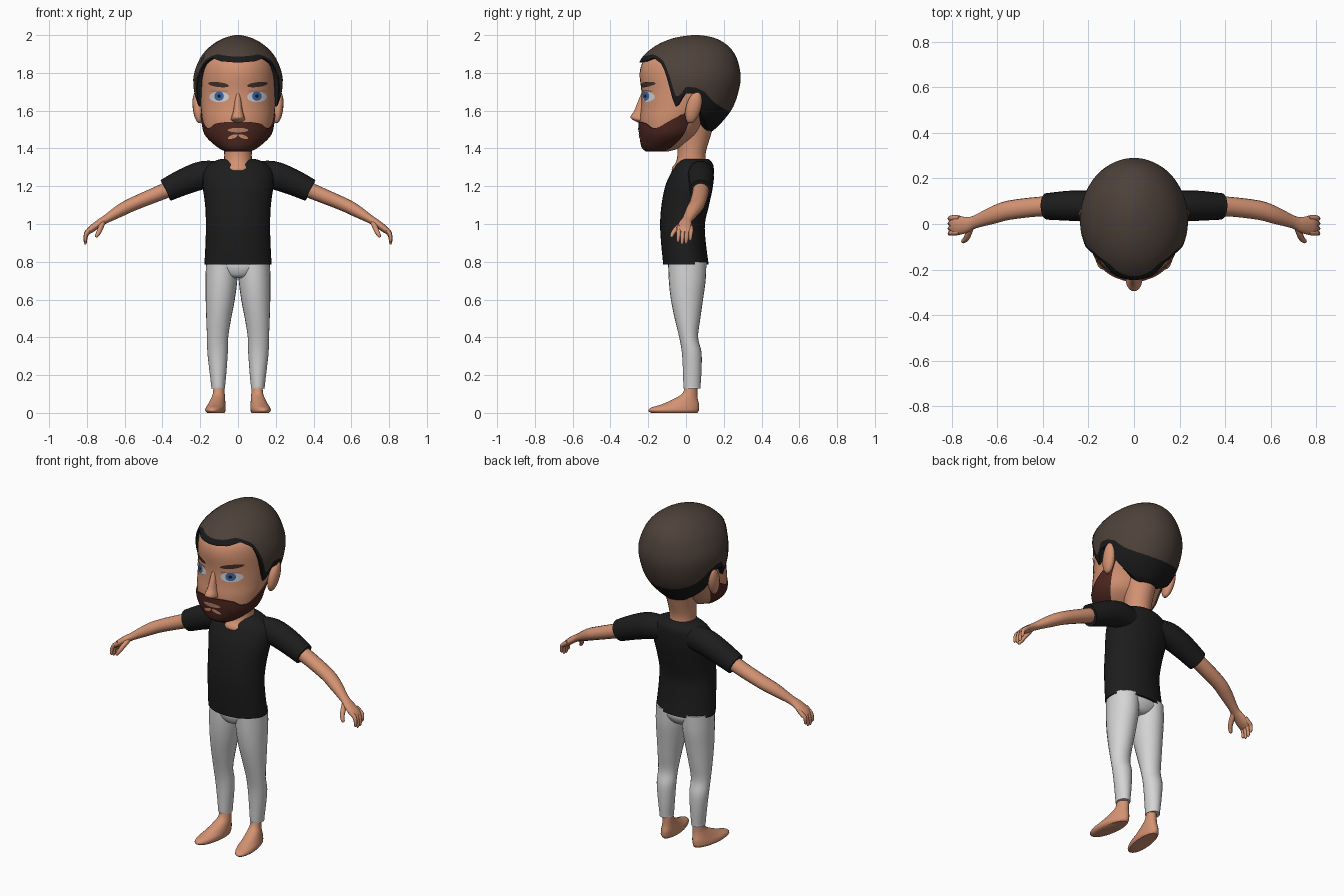
import bpy, bmesh, math
from mathutils import Vector

if "Cube" in bpy.data.objects:
    bpy.data.objects.remove(bpy.data.objects["Cube"])

TAU = 2 * math.pi


def mat(name, rgb):
    m = bpy.data.materials.new(name)
    m.diffuse_color = (*rgb, 1)
    m.use_nodes = True
    m.node_tree.nodes["Principled BSDF"].inputs["Base Color"].default_value = m.diffuse_color
    return m


SKIN = mat("skin", (0.66, 0.29, 0.17))
SHIRT = mat("black_cloth", (0.012, 0.012, 0.012))
PANTS = mat("pale_grey_cloth", (0.66, 0.66, 0.66))
HAIR = mat("brown_hair", (0.076, 0.053, 0.042))
DARK = mat("black_hair", (0.01, 0.01, 0.01))
BEARD = mat("red_brown_beard", (0.075, 0.02, 0.015))
BROW = mat("dark_brown_brow", (0.06, 0.032, 0.022))
WHITE = mat("eye_white", (0.62, 0.66, 0.7))
BLUE = mat("iris_blue", (0.05, 0.14, 0.38))
LIP = mat("lip_tan", (0.5, 0.22, 0.14))


def lin(table, x):
    """Linear lookup in a table sorted by its first column."""
    if x <= table[0][0]:
        return table[0][1:]
    for a, b in zip(table, table[1:]):
        if x <= b[0]:
            t = (x - a[0]) / (b[0] - a[0])
            return tuple(p + (q - p) * t for p, q in zip(a[1:], b[1:]))
    return table[-1][1:]


def smooth(rows, k=4):
    """Catmull-Rom refinement of rows of numbers."""
    out = []
    for i in range(len(rows) - 1):
        p = [rows[max(i - 1, 0)], rows[i], rows[i + 1], rows[min(i + 2, len(rows) - 1)]]
        for s in range(k):
            t = s / k
            out.append(tuple(0.5 * (2 * b + (c - a) * t + (2 * a - 5 * b + 4 * c - d) * t * t
                                    + (3 * b - a - 3 * c + d) * t ** 3) for a, b, c, d in zip(*p)))
    return out + [tuple(rows[-1])]


def grid(name, rows, mats, closed=True, caps=True, mirror=False, rule=None):
    """Skin a list of point rows; rule(row_index) picks the material slot."""
    bm = bmesh.new()
    vs = [[bm.verts.new(p) for p in r] for r in rows]
    n = len(rows[0])
    for i in range(len(rows) - 1):
        for j in range(n if closed else n - 1):
            k = (j + 1) % n
            f = bm.faces.new((vs[i][j], vs[i][k], vs[i + 1][k], vs[i + 1][j]))
            f.material_index = rule(i) if rule else 0
    if closed and caps:
        bm.faces.new(vs[0][::-1])
        f = bm.faces.new(vs[-1])
        f.material_index = len(mats) - 1
        bmesh.ops.recalc_face_normals(bm, faces=bm.faces)
    me = bpy.data.meshes.new(name)
    bm.to_mesh(me)
    bm.free()
    for m in mats:
        me.materials.append(m)
    ob = bpy.data.objects.new(name, me)
    bpy.context.collection.objects.link(ob)
    if mirror:
        ob.modifiers.new("mirror", 'MIRROR').use_clip = False
    return ob


def stack(name, rows, m, n=24, cx=None, skew=0, **kw):
    """Horizontal ovals: (z, half width, front y, back y [, centre x])."""
    pts = []
    for r in smooth(rows):
        z, w, f, b = r[:4]
        x0 = r[4] if len(r) > 4 else 0
        ring = []
        for j in range(n):
            a = TAU * j / n
            y = (f + b) / 2 + (b - f) / 2 * math.sin(a)
            ring.append((x0 + w * math.cos(a) - skew * y, y, z))
        pts.append(ring)
    return grid(name, pts, [m], **kw)


def tube(name, rows, m, n=14, k=4):
    """Mirrored limb along a path: (x, y, z, radius across y, radius up)."""
    rows = smooth(rows, k)
    c = [Vector(r[:3]) for r in rows]
    pts = []
    for i, r in enumerate(rows):
        t = (c[min(i + 1, len(c) - 1)] - c[max(i - 1, 0)]).normalized()
        u = (Vector((0, 1, 0)) - t * t.y).normalized()
        v = t.cross(u)
        pts.append([c[i] + u * r[3] * math.cos(TAU * j / n) + v * r[4] * math.sin(TAU * j / n)
                    for j in range(n)])
    return grid(name, pts, [m], mirror=True)


def surf(table, a, z, off=0):
    w, f, b = lin(table, z)
    return Vector(((w + off) * math.cos(a), (f + b) / 2 + ((b - f) / 2 + off) * math.sin(a), z))


# Head and neck
head_rows = [(1.385, .06, -.205, -.09), (1.405, .1, -.228, -.03), (1.47, .168, -.24, .06),
             (1.55, .188, -.245, .11), (1.62, .197, -.238, .17), (1.7, .2, -.236, .2),
             (1.8, .198, -.245, .22), (1.87, .178, -.22, .2), (1.93, .12, -.14, .15)]
head = smooth(head_rows, 6)
stack("head", head_rows, SKIN, n=40)
stack("neck", [(1.27, .10, -.07, .11), (1.295, .088, -.075, .11), (1.33, .075, -.052, .105),
               (1.38, .073, -.045, .105), (1.45, .078, -.05, .125), (1.53, .09, -.05, .15)], SKIN)
stack("nose", [(1.535, .014, -.25, -.2), (1.55, .035, -.28, -.2), (1.567, .034, -.296, -.2),
               (1.60, .025, -.275, -.2), (1.65, .018, -.255, -.2), (1.69, .011, -.238, -.2)], SKIN, n=14)

# Ears, leaning back slightly
ear = []
for i in range(1, 12):
    q = math.pi * i / 12
    s, h = math.sin(q), -math.cos(q)
    ear.append([(.212 + .008 * h + .028 * s * math.cos(TAU * j / 14),
                 .04 + .018 * h + .042 * s * math.sin(TAU * j / 14), 1.617 + .085 * h)
                for j in range(14)])
grid("ears", ear, [SKIN], mirror=True)

# Hair cap trimmed along a hairline, with a black border below the brown crown
hair = smooth([(1.49, .11, -.14, .14), (1.55, .175, -.2, .2), (1.62, .212, -.235, .25),
               (1.7, .232, -.25, .278), (1.78, .236, -.252, .29), (1.86, .21, -.245, .275),
               (1.91, .178, -.205, .252), (1.95, .135, -.15, .215), (1.98, .085, -.08, .165),
               (1.995, .04, -.01, .11), (2.0, .012, .035, .07)], 5)
hairline = [(-.26, 1.855), (-.22, 1.862), (-.17, 1.88), (-.125, 1.845), (-.10, 1.77), (-.065, 1.64),
            (-.05, 1.615), (-.035, 1.64), (-.01, 1.69), (.05, 1.69), (.075, 1.6), (.12, 1.495), (.2, 1.49)]
border = [(-.26, 1.885), (-.17, 1.908), (-.115, 1.87), (-.085, 1.79), (-.055, 1.69), (-.03, 1.69),
          (0, 1.735), (.1, 1.73), (.15, 1.675), (.25, 1.62), (.3, 1.6)]


def trim(a, line):
    z = 1.96
    while z > 1.492 and z > lin(line, surf(hair, a, z).y)[0]:
        z -= .002
    return z


N = 96
cols = []
for j in range(N):
    a = TAU * j / N
    z0 = trim(a, hairline)
    z1 = max(trim(a, border), z0 + .012)
    lip = surf(hair, a, z0, -.05)
    col = [lip] + [surf(hair, a, z0 + (z1 - z0) * i / 5) for i in range(5)]
    col += [surf(hair, a, z1 + (2 - z1) * (1 - (1 - i / 16) ** 2)) for i in range(17)]
    cols.append(col)
grid("hair", list(zip(*cols)), [DARK, HAIR], rule=lambda i: 0 if i < 5 else 1)

# Beard and moustache shell over the jaw
beard_top = [(-.25, 1.54), (-.235, 1.54), (-.205, 1.53), (-.18, 1.508), (-.14, 1.51), (-.05, 1.575), (.01, 1.615)]
cols = []
for j in range(49):
    a = math.pi - .5 + (math.pi + 1.0) * j / 48
    z1 = lin(beard_top, surf(head, a, 1.53).y)[0]
    edge = [surf(head, a, z1, -.01)]
    cols.append([surf(head, a, 1.384 + (z1 - 1.384) * i / 14, .007) for i in range(15)] + edge)
grid("beard", list(zip(*cols)), [BEARD], closed=False)


def patch(name, x0, z0, w, h, m, off, tilt=0, mirror=True, n=20):
    """Thin oval plate lying on the face."""
    rows = []
    for s in (1, .75, .5, .25, .02):
        ring = []
        for j in range(n):
            a = TAU * j / n
            x = x0 + s * w * math.cos(a)
            z = z0 + s * h * math.sin(a) + tilt * (x - x0)
            hw, f, b = lin(head, z)
            ring.append((x, (f + b) / 2 - (b - f) / 2 * math.sqrt(max(0, 1 - (x / hw) ** 2)) - off, z))
        rows.append(ring)
    return grid(name, rows, [m], caps=False, mirror=mirror)


# Painted face details
patch("eye_whites", .1, 1.673, .052, .028, WHITE, .004)
patch("irises", .1, 1.677, .025, .025, BLUE, .007)
patch("pupils", .1, 1.677, .009, .009, DARK, .009)
patch("upper_lids", .1, 1.703, .05, .005, LIP, .007)
patch("eyebrows", .103, 1.738, .055, .013, BROW, .006, tilt=.12)
patch("lips", 0, 1.497, .055, .012, LIP, .010, mirror=False)
patch("chin_skin", .028, 1.462, .026, .010, SKIN, .010, tilt=-.3)

# Shirt body and sleeves
stack("shirt", [(.785, .176, -.12, .12), (.8, .177, -.122, .118), (.9, .172, -.132, .105),
                (1.0, .17, -.137, .10), (1.1, .174, -.13, .122), (1.2, .187, -.11, .143),
                (1.27, .185, -.08, .147), (1.31, .16, -.058, .145), (1.335, .12, -.035, .13),
                (1.345, .085, -.025, .115)], SHIRT, n=32)
tube("sleeves", [(.08, .07, 1.262, .06, .066), (.18, .078, 1.26, .068, .074), (.28, .08, 1.226, .066, .07),
                 (.383, .077, 1.178, .058, .061)], SHIRT, n=20)

# Arms with palms
tube("arms", [(.30, .08, 1.212, .045, .045), (.42, .076, 1.162, .043, .04), (.55, .06, 1.108, .042, .036),
              (.62, .038, 1.073, .038, .033), (.70, .008, 1.025, .028, .022), (.74, -.004, 1.0, .036, .02),
              (.78, -.008, .97, .042, .018), (.798, -.008, .953, .036, .012)], SKIN, n=16)

# Fingers and thumb
for i, (y, drop) in enumerate([(.027, .02), (.005, .003), (-.017, 0), (-.038, .012)]):
    tube(f"finger_{i + 1}", [(.765, y, .985, .011, .012), (.793, y, .963, .012, .012),
                             (.806, y - .002, .93 + drop, .011, .010),
                             (.808, y - .004, .9 + drop, .009, .008),
                             (.805, y - .004, .893 + drop, .004, .004)], SKIN, n=8, k=2)
tube("thumbs", [(.715, -.012, 1.008, .016, .014), (.727, -.045, .98, .015, .014), (.738, -.068, .955, .012, .012),
                (.75, -.076, .935, .009, .009), (.753, -.077, .93, .004, .004)], SKIN, n=8, k=2)

# Trousers
stack("trouser_seat", [(.715, .05, -.06, .07), (.73, .1, -.08, .09), (.77, .165, -.094, .108),
                       (.82, .165, -.094, .1)], PANTS)
stack("trouser_legs", [(.13, .037, -.012, .076, .105), (.145, .037, -.014, .077, .105),
                       (.22, .045, -.016, .082, .106), (.32, .054, -.022, .082, .108),
                       (.4, .056, -.036, .064, .108), (.5, .066, -.06, .076, .102),
                       (.6, .077, -.08, .09, .094), (.7, .084, -.091, .104, .088),
                       (.8, .084, -.094, .108, .085)], PANTS, mirror=True)

# Bare feet, toes turned out a little
stack("feet", [(0, .044, -.185, .06, .11), (.012, .051, -.2, .068, .112), (.028, .05, -.185, .07, .111),
               (.045, .045, -.13, .069, .109), (.075, .037, -.062, .062, .106),
               (.105, .031, -.018, .06, .104), (.16, .029, 0, .06, .104)], SKIN, skew=.12, mirror=True)

for ob in bpy.context.scene.objects:
    ob.select_set(True)
    bpy.context.view_layer.objects.active = ob
bpy.ops.object.shade_smooth_by_angle(angle=math.radians(50))
